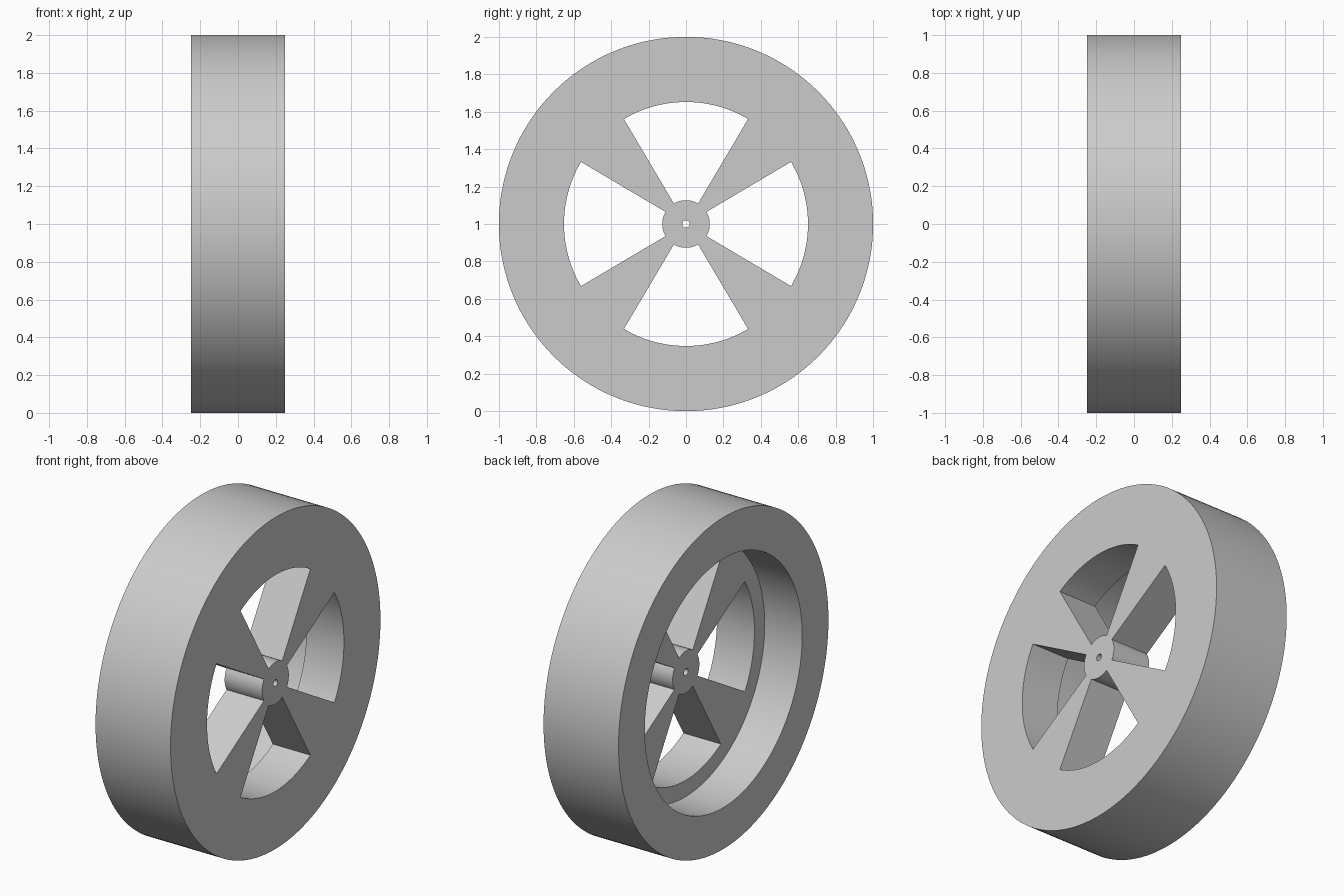
import bpy, bmesh, math
from mathutils import Vector

if "Cube" in bpy.data.objects:
    bpy.data.objects.remove(bpy.data.objects["Cube"])

BORE, HUB, OPENING, RECESS, OUTER = 0.02, 0.127, 0.652, 0.75, 1.0
HALF_WIDTH = 0.25
HALF_WINDOW = math.radians(30.6)
WINDOW_STEPS, SPOKE_STEPS = 24, 12

# Grey material
grey = bpy.data.materials.new("wheel grey")
grey.use_nodes = True
colour = (0.6, 0.6, 0.6, 1)
grey.diffuse_color = colour
grey.node_tree.nodes["Principled BSDF"].inputs["Base Color"].default_value = colour

# Angular steps: four windows alternating with four spokes
steps = []
for quarter in range(4):
    start = quarter * math.pi / 2 - HALF_WINDOW
    for i in range(WINDOW_STEPS):
        steps.append((start + 2 * HALF_WINDOW * i / WINDOW_STEPS, True))
    start += 2 * HALF_WINDOW
    for i in range(SPOKE_STEPS):
        steps.append((start + (math.pi / 2 - 2 * HALF_WINDOW) * i / SPOKE_STEPS, False))

bm = bmesh.new()

# Flat wheel face: concentric bands with the windows left out
radii = [BORE, HUB, OPENING, RECESS, OUTER]
rings = [[bm.verts.new((HALF_WIDTH, r * math.cos(a), 1 + r * math.sin(a)))
          for a, window in steps] for r in radii]
for inner, outer, r in zip(rings, rings[1:], radii):
    for i, (a, window) in enumerate(steps):
        if window and r == HUB:
            continue
        j = (i + 1) % len(steps)
        bm.faces.new((inner[i], outer[i], outer[j], inner[j]))


def extrude(faces, distance):
    """Push faces along -x and return the moved caps."""
    new = bmesh.ops.extrude_face_region(bm, geom=faces)["geom"]
    verts = [g for g in new if isinstance(g, bmesh.types.BMVert)]
    bmesh.ops.translate(bm, verts=verts, vec=Vector((-distance, 0, 0)))
    return [g for g in new if isinstance(g, bmesh.types.BMFace)]


# Plate with hub and spokes, then the deeper rim behind it
caps = extrude(bm.faces[:], HALF_WIDTH)
centre = Vector((0, 0, 1))
rim = [f for f in caps if (f.calc_center_median() - centre).length > RECESS]
extrude(rim, HALF_WIDTH)
bmesh.ops.recalc_face_normals(bm, faces=bm.faces[:])

mesh = bpy.data.meshes.new("wheel")
bm.to_mesh(mesh)
bm.free()
mesh.materials.append(grey)
wheel = bpy.data.objects.new("wheel", mesh)
bpy.context.collection.objects.link(wheel)

# Smooth round walls, crisp rims
bpy.ops.object.select_all(action="DESELECT")
wheel.select_set(True)
bpy.context.view_layer.objects.active = wheel
bpy.ops.object.shade_smooth_by_angle(angle=math.radians(30))
